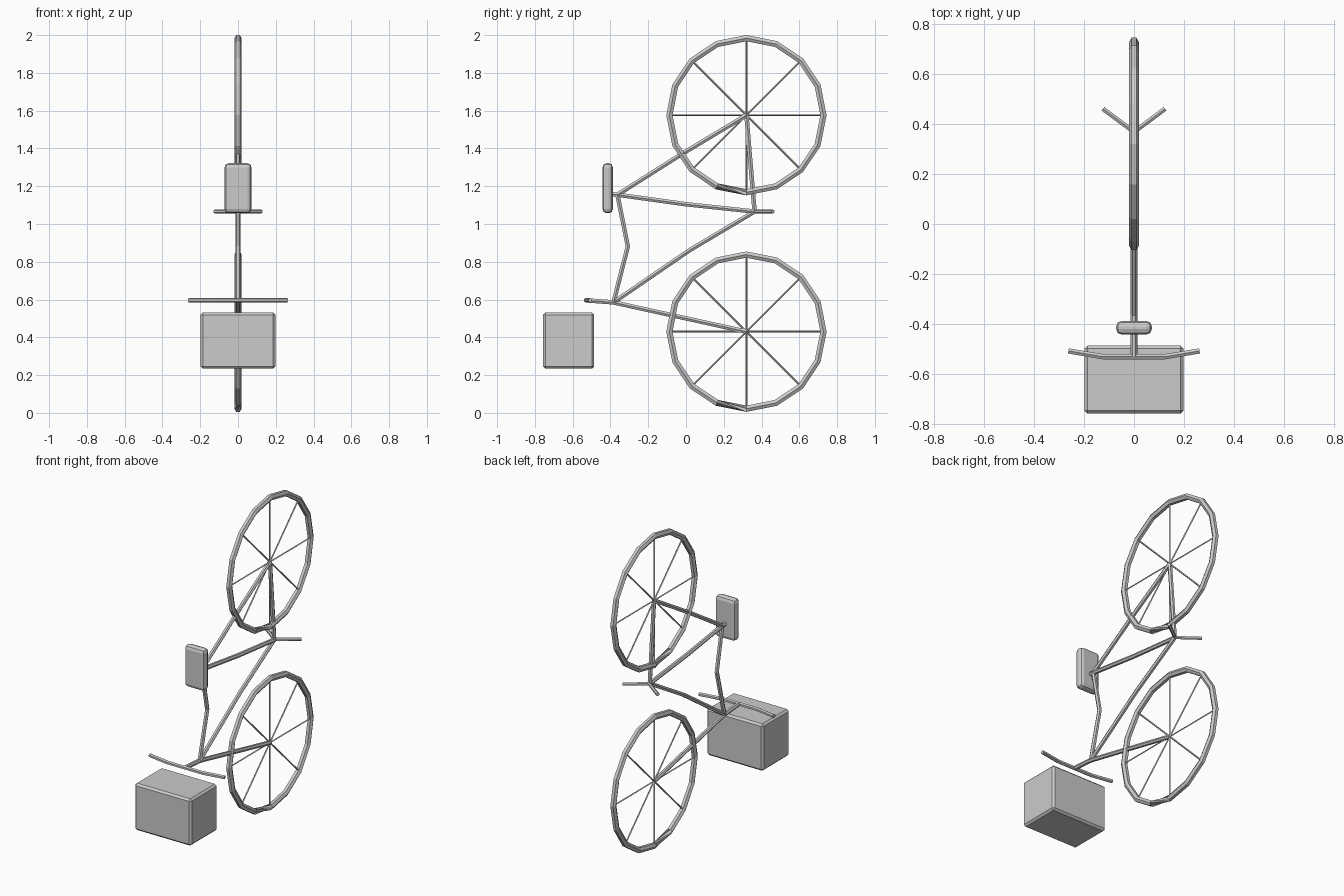
import bpy, bmesh, math
from mathutils import Vector

if "Cube" in bpy.data.objects:
    bpy.data.objects.remove(bpy.data.objects["Cube"])

grey = bpy.data.materials.new("plain grey")
grey.diffuse_color = (0.6, 0.6, 0.6, 1)
grey.use_nodes = True
grey.node_tree.nodes["Principled BSDF"].inputs["Base Color"].default_value = grey.diffuse_color


def finish(bm, name):
    bmesh.ops.recalc_face_normals(bm, faces=bm.faces)
    me = bpy.data.meshes.new(name)
    bm.to_mesh(me)
    bm.free()
    me.materials.append(grey)
    ob = bpy.data.objects.new(name, me)
    bpy.context.collection.objects.link(ob)
    return ob


def sweep(bm, pts, r, ref, sides=6, closed=False, twist_at=None):
    """Faceted tube along a planar path; ref is the normal of the path's plane."""
    pts = [Vector(p) for p in pts]
    ref, n, rings = Vector(ref), len(pts), []
    for i, p in enumerate(pts):
        a = pts[i - 1] if i or closed else p
        b = pts[(i + 1) % n] if i < n - 1 or closed else p
        t = (b - a).normalized()
        side = t.cross(ref).normalized()
        rings.append([bm.verts.new(p + r * (ref * math.cos(k * math.tau / sides)
                      + side * math.sin(k * math.tau / sides))) for k in range(sides)])
    for i in range(n if closed else n - 1):
        off = 2 if i == twist_at else 0
        a, b = rings[i], rings[(i + 1) % n]
        for k in range(sides):
            k2 = (k + 1) % sides
            bm.faces.new((a[k], a[k2], b[(k2 + off) % sides], b[(k + off) % sides]))
    if not closed:
        bm.faces.new(rings[0])
        bm.faces.new(rings[-1])


def tube(name, pts, r=0.0135, ref=(1, 0, 0)):
    bm = bmesh.new()
    sweep(bm, pts, r, ref)
    return finish(bm, name)


def box(name, lo, hi, bevel, segments):
    bm = bmesh.new()
    bmesh.ops.create_cube(bm, size=1)
    for v in bm.verts:
        v.co = [l + (c + 0.5) * (h - l) for c, l, h in zip(v.co, lo, hi)]
    bmesh.ops.bevel(bm, geom=bm.edges[:], offset=bevel, segments=segments,
                    profile=0.5, affect='EDGES')
    return finish(bm, name)


def wheel(name, hub):
    hub = Vector(hub)

    def at(a, r):
        return hub + Vector((0, math.cos(a) * r, math.sin(a) * r))
    # rim with a pinched seam at the bottom
    bm = bmesh.new()
    sweep(bm, [at(i * math.tau / 16, 0.408) for i in range(16)], 0.019,
          (1, 0, 0), closed=True, twist_at=11)
    finish(bm, name + "_rim")
    # eight thin spokes
    bm = bmesh.new()
    for i in range(8):
        sweep(bm, [hub, at(i * math.tau / 8, 0.405)], 0.005, (1, 0, 0), sides=4)
    finish(bm, name + "_spokes")


# Key joints of the frame
rear = (0, 0.32, 1.576)
front = (0, 0.32, 0.43)
seat_joint = (0, -0.363, 1.155)
crank = (0, 0.363, 1.066)
head = (0, -0.384, 0.585)

wheel("rear_wheel", rear)
wheel("front_wheel", front)

# Frame tubes
tube("seat_stay", [rear, (0, -0.02, 1.372), seat_joint])
tube("chain_stay", [rear, crank])
tube("seat_tube", [(0, -0.395, 1.158), seat_joint, (0, -0.003, 1.105), crank])
tube("down_tube", [crank, (0, 0.02, 0.862), head])
tube("top_tube", [seat_joint, (0, -0.308, 0.882), head])
tube("fork", [head, front])
tube("stem", [head, (0, -0.53, 0.596)])

# Handlebar and pedal arms
tube("handlebar", [(-0.262, -0.507, 0.596), (-0.124, -0.53, 0.596),
                   (0.124, -0.53, 0.596), (0.262, -0.507, 0.596)], 0.012, (0, 0, 1))
for s, side in ((-1, "left"), (1, "right")):
    tube(side + "_pedal_arm", [(0, 0.368, 1.066), (s * 0.124, 0.46, 1.066)],
         0.0105, (0, 0, 1))

# Seat and front basket
box("seat", (-0.071, -0.442, 1.057), (0.071, -0.387, 1.322), 0.022, 2)
box("basket", (-0.198, -0.757, 0.234), (0.198, -0.486, 0.531), 0.012, 1)
